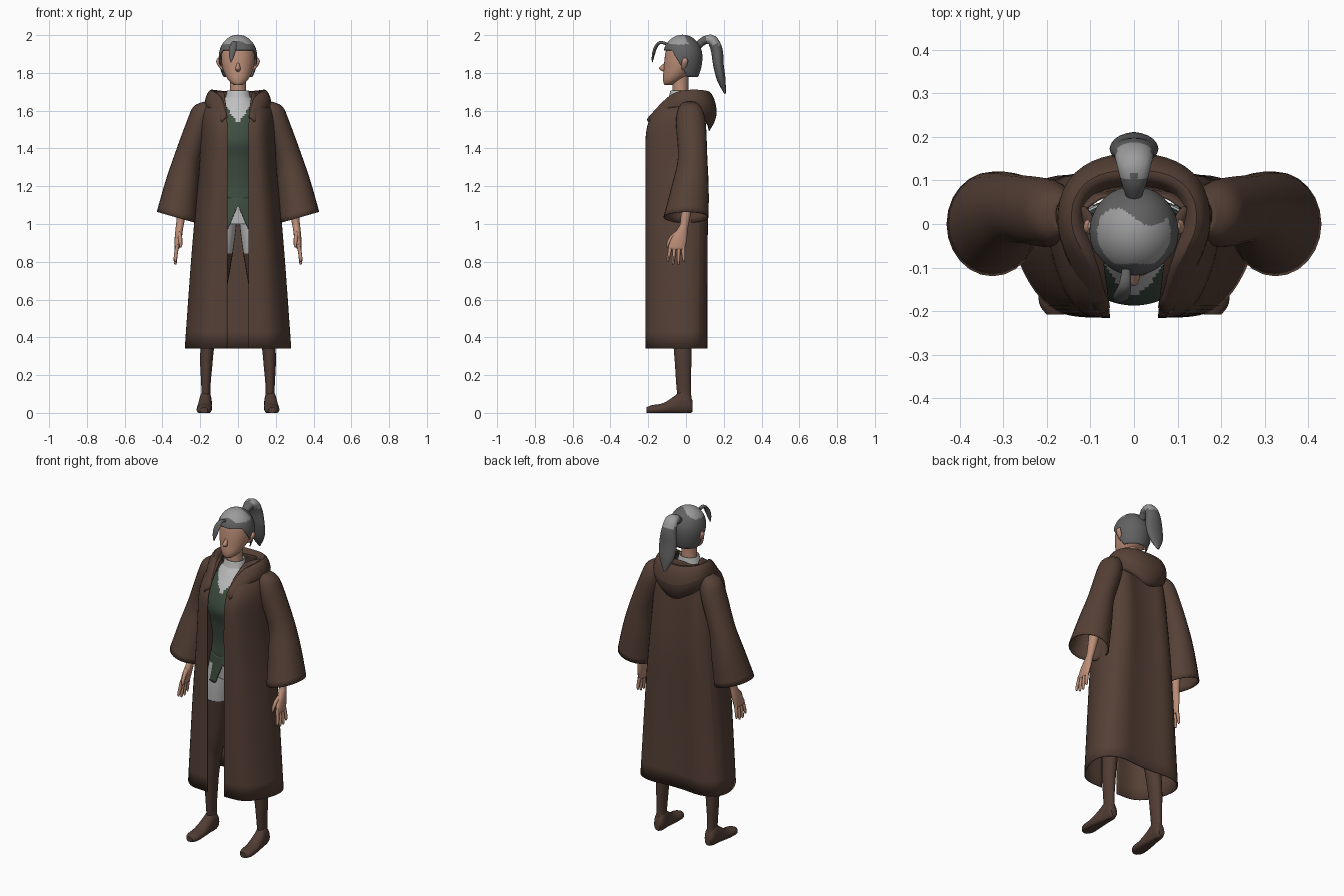
import bpy, bmesh, math
from mathutils import Vector


def material(name, rgb):
    m = bpy.data.materials.new(name)
    m.diffuse_color = (*rgb, 1)
    return m


COAT = material("coat brown", (0.092, 0.052, 0.037))
BOOT = material("boot brown", (0.082, 0.046, 0.034))
SKIN = material("skin", (0.50, 0.27, 0.185))
HAIR = material("dark grey hair", (0.12, 0.12, 0.12))
SHINE = material("light grey hair", (0.33, 0.33, 0.33))
WHITE = material("off white cloth", (0.52, 0.52, 0.52))
GREEN = material("green vest", (0.050, 0.078, 0.053))


def finish(name, verts, faces, mats, rule=None, mirror=False, sub=0, thick=0):
    me = bpy.data.meshes.new(name)
    me.from_pydata([tuple(v) for v in verts], [], faces)
    for m in mats:
        me.materials.append(m)
    bm = bmesh.new()
    bm.from_mesh(me)
    bmesh.ops.remove_doubles(bm, verts=bm.verts, dist=1e-5)
    bmesh.ops.recalc_face_normals(bm, faces=bm.faces)
    for f in bm.faces:
        f.smooth = True
        if rule:
            f.material_index = rule(f.calc_center_median())
    bm.to_mesh(me)
    bm.free()
    me.set_sharp_from_angle(angle=math.radians(50))
    ob = bpy.data.objects.new(name, me)
    bpy.context.collection.objects.link(ob)
    if mirror:
        ob.modifiers.new("mirror", "MIRROR").use_clip = True
    if sub:
        s = ob.modifiers.new("smooth", "SUBSURF")
        s.levels = s.render_levels = sub
        s.boundary_smooth = "PRESERVE_CORNERS"
    if thick:
        s = ob.modifiers.new("thickness", "SOLIDIFY")
        s.thickness, s.offset = thick, 0
    return ob


def grid_faces(rows, cols, closed):
    return [(r * cols + c, r * cols + (c + 1) % cols,
             (r + 1) * cols + (c + 1) % cols, (r + 1) * cols + c)
            for r in range(rows - 1) for c in range(cols if closed else cols - 1)]


def spline(keys, k):
    """Catmull-Rom through the key tuples."""
    out = []
    for i in range(len(keys) - 1):
        p = [keys[max(0, min(len(keys) - 1, i + j))] for j in (-1, 0, 1, 2)]
        for s in range(k):
            t = s / k
            out.append([0.5 * (2 * b + (c - a) * t + (2 * a - 5 * b + 4 * c - d) * t * t
                               + (3 * b - a - 3 * c + d) * t ** 3) for a, b, c, d in zip(*p)])
    return out + [list(keys[-1])]


def loft(name, keys, mats, d=None, n=24, k=4, cap=True, **kw):
    """Keys are (x, y, z, radius across x, other radius); d fixes the ring axis."""
    rings = spline(keys, k)
    verts = []
    for i, (x, y, z, rx, ry) in enumerate(rings):
        c = Vector((x, y, z))
        if d:
            ax = Vector(d).normalized()
        else:
            ax = (Vector(rings[min(i + 1, len(rings) - 1)][:3])
                  - Vector(rings[max(i - 1, 0)][:3])).normalized()
        u = Vector((1, 0, 0))
        u = (u - ax * u.dot(ax)).normalized()
        w = ax.cross(u)
        for j in range(n):
            a = 2 * math.pi * j / n
            v = c + u * rx * math.cos(a) + w * ry * math.sin(a)
            v.z = max(0, v.z)
            verts.append(v)
    faces = grid_faces(len(rings), n, True)
    if cap:
        faces += [tuple(range(n)), tuple(range(len(verts) - n, len(verts)))]
    return finish(name, verts, faces, mats, **kw)


def shell(name, fn, mats, n=48, m=12, **kw):
    """Closed skirt-like surface from fn(angle, t)."""
    verts = [fn(2 * math.pi * j / n, i / m) for i in range(m + 1) for j in range(n)]
    return finish(name, verts, grid_faces(m + 1, n, True), mats, **kw)


UP = (0, 0, 1)

# Long open coat: level, half width, front y, back y, opening half width
levels = [(.34, .29, -.212, .117, .055), (.7, .264, -.212, .117, .055), (1.0, .24, -.212, .12, .055),
          (1.2, .217, -.212, .122, .055), (1.4, .202, -.213, .108, .055), (1.53, .2, -.21, .095, .056),
          (1.61, .19, -.155, .085, .06), (1.66, .165, -.10, .08, .068), (1.70, .12, -.04, .07, .075)]
verts = []
for z, w, f, b, o in levels:
    verts += [(o, f, z), (max(.4 * w, o + .01), f, z), (.62 * w, f + .008, z), (.83 * w, f + .07, z),
              (w, .5 * (f + b) + .03, z), (.92 * w, b - .04, z), (.6 * w, b, z), (.3 * w, b - .014, z), (0, b - .017, z)]
finish("coat_body", verts, grid_faces(len(levels), 9, False), [COAT], mirror=True, sub=2, thick=.006)

# Wide sleeves, open at the cuff
loft("coat_sleeves", [(.16, .02, 1.64, .02, .035), (.18, .022, 1.605, .055, .062), (.205, .026, 1.53, .064, .076),
                      (.267, .035, 1.35, .068, .075), (.297, .022, 1.2, .088, .095), (.325, 0, 1.035, .106, .117)],
     [COAT], d=(-.28, 0, 1), cap=False, mirror=True, thick=.006)

# Hood lying on the shoulders: columns from lapel to back, each from neck over the roll to the edge
hood = [(.057, -.19, 1.56), (.062, -.2, 1.565), (.08, -.206, 1.55), (.085, -.2, 1.54),
        (.075, -.09, 1.67), (.09, -.09, 1.695), (.14, -.09, 1.66), (.15, -.085, 1.63),
        (.11, -.02, 1.67), (.15, -.02, 1.73), (.185, -.02, 1.66), (.175, -.02, 1.61),
        (.11, .05, 1.66), (.14, .07, 1.74), (.18, .095, 1.64), (.155, .07, 1.57),
        (.07, .08, 1.65), (.08, .115, 1.74), (.11, .165, 1.6), (.085, .12, 1.53),
        (0, .085, 1.64), (0, .12, 1.74), (0, .188, 1.58), (0, .122, 1.475)]
finish("hood", hood, grid_faces(6, 4, False), [COAT], mirror=True, sub=2, thick=.005)

# Torso: vest with a V neck, shirt above it, trousers below
loft("torso", [(0, -.04, 1.0, .13, .085), (0, -.045, 1.12, .135, .092), (0, -.05, 1.22, .12, .09),
               (0, -.055, 1.34, .13, .105), (0, -.065, 1.44, .14, .122), (0, -.055, 1.54, .13, .108),
               (0, -.04, 1.62, .10, .08), (0, -.032, 1.67, .07, .058)],
     [GREEN, WHITE], d=UP, n=64, k=8,
     rule=lambda c: int(c.z > 1.53 + 1.5 * abs(c.x) or c.z < 1.1))
loft("shirt_collar", [(0, -.035, 1.62, .08, .07), (0, -.032, 1.67, .064, .056), (0, -.03, 1.705, .055, .05)],
     [WHITE], d=UP, cap=False, thick=.006)


# Vest tails, cut away in an inverted V at the front
def tails(a, t):
    low = 1.1 - .13 * min(1, abs(math.sin(a)) * .175 / .058)
    return (math.sin(a) * (.136 + .03 * t), -.042 - math.cos(a) * (.094 + .008 * t), 1.14 + (low - 1.14) * t)


shell("vest_tails", tails, [GREEN], n=96, thick=.003)

# Legs
loft("trousers", [(.07, -.04, 1.08, .07, .085), (.088, -.04, .95, .075, .085), (.1, -.04, .83, .07, .076)],
     [WHITE], d=UP, mirror=True)
loft("boot_shafts", [(.1, -.04, .845, .073, .079), (.125, -.03, .6, .055, .062), (.147, -.022, .48, .044, .053),
                     (.163, -.018, .34, .036, .047), (.168, -.015, .25, .032, .043), (.17, -.012, .13, .024, .038),
                     (.17, -.003, .05, .028, .034)], [BOOT], d=UP, mirror=True)
loft("boot_feet", [(.17, .034, .035, .02, .03), (.17, .015, .05, .031, .055), (.172, -.02, .055, .033, .066),
                   (.175, -.06, .04, .036, .05), (.178, -.12, .022, .04, .03), (.18, -.18, .016, .038, .025),
                   (.18, -.208, .014, .02, .016)], [BOOT], d=(0, -1, 0), mirror=True)

# Arms and hands
loft("forearms", [(.265, .02, 1.35, .035, .035), (.285, .012, 1.18, .032, .035), (.304, -.005, 1.02, .022, .024),
                  (.31, -.015, .98, .02, .026), (.316, -.034, .93, .019, .04), (.322, -.048, .88, .015, .045),
                  (.324, -.05, .865, .009, .038)], [SKIN], d=UP, n=16, mirror=True)
for i in range(4):
    y = -.016 - .022 * i
    tip = -.012 - .028 * i
    z = (.80, .785, .785, .80)[i]
    loft(f"finger_{i + 1}", [(.321, y, .89, .01, .01), (.329, (y + tip) / 2, .84, .01, .009),
                             (.332, tip, z + .01, .008, .007), (.331, tip, z, .003, .003)],
         [SKIN], d=UP, n=8, k=2, mirror=True)
loft("thumbs", [(.312, -.04, .955, .012, .014), (.306, -.078, .925, .011, .012), (.303, -.097, .89, .008, .008),
                (.303, -.1, .875, .003, .003)], [SKIN], n=8, k=2, mirror=True)

# Head
loft("neck", [(0, -.03, 1.64, .05, .045), (0, -.03, 1.72, .043, .042), (0, -.03, 1.82, .045, .045)], [SKIN], d=UP)
loft("head", [(0, -.092, 1.735, .016, .02), (0, -.082, 1.748, .038, .037), (0, -.062, 1.775, .06, .06),
              (0, -.035, 1.82, .08, .083), (0, -.022, 1.87, .089, .092), (0, -.02, 1.92, .085, .086),
              (0, -.02, 1.95, .068, .068), (0, -.02, 1.97, .035, .035)], [SKIN], d=UP, n=32)
loft("nose", [(0, -.104, 1.855, .008, .008), (0, -.113, 1.84, .01, .016), (0, -.121, 1.822, .013, .022),
              (0, -.108, 1.805, .008, .01)], [SKIN], d=UP, n=12)
loft("ears", [(.08, -.014, 1.815, .006, .008), (.094, -.01, 1.835, .01, .014), (.106, -.006, 1.862, .01, .016),
              (.102, -.004, 1.88, .004, .008)], [SKIN], d=UP, n=12, mirror=True)


# Hair cap: hairline high at the brow, falling to the nape
def hair_cap(a, t):
    back = (1 - math.cos(a)) / 2
    low = 1.92 - .14 * min(1, max(0, (back - .22) / .42))
    ang = math.pi / 2 * t
    z0 = (low - 1.885) / .115
    s = z0 + (1 - z0) * math.sin(ang)
    r = math.sqrt(max(0, 1 - s * s)) if s > 0 else 1 - .26 * s * s
    return (math.sin(a) * .1 * r, -.018 - math.cos(a) * .103 * r, 1.885 + .115 * s)


shell("hair_cap", hair_cap, [HAIR, SHINE], n=80, m=32, thick=.004,
      rule=lambda c: int(c.z > 1.95 and -.09 < c.y < .015 - .02 * math.sin(c.x * 40)))

# Ponytail and loose forelock
loft("ponytail", [(0, .065, 1.945, .018, .02), (0, .098, 1.972, .03, .022), (0, .138, 1.972, .04, .028),
                  (0, .163, 1.92, .047, .031), (0, .172, 1.84, .056, .028), (0, .188, 1.76, .045, .022),
                  (0, .207, 1.69, .006, .004)], [HAIR, SHINE],
     rule=lambda c: int(c.z > 1.95 and c.y > .11))
loft("forelock", [(-.018, -.105, 1.955, .01, .008), (-.021, -.14, 1.96, .014, .008), (-.028, -.163, 1.93, .019, .009),
                  (-.034, -.174, 1.89, .014, .007), (-.037, -.179, 1.855, .002, .002)], [HAIR], n=12)
